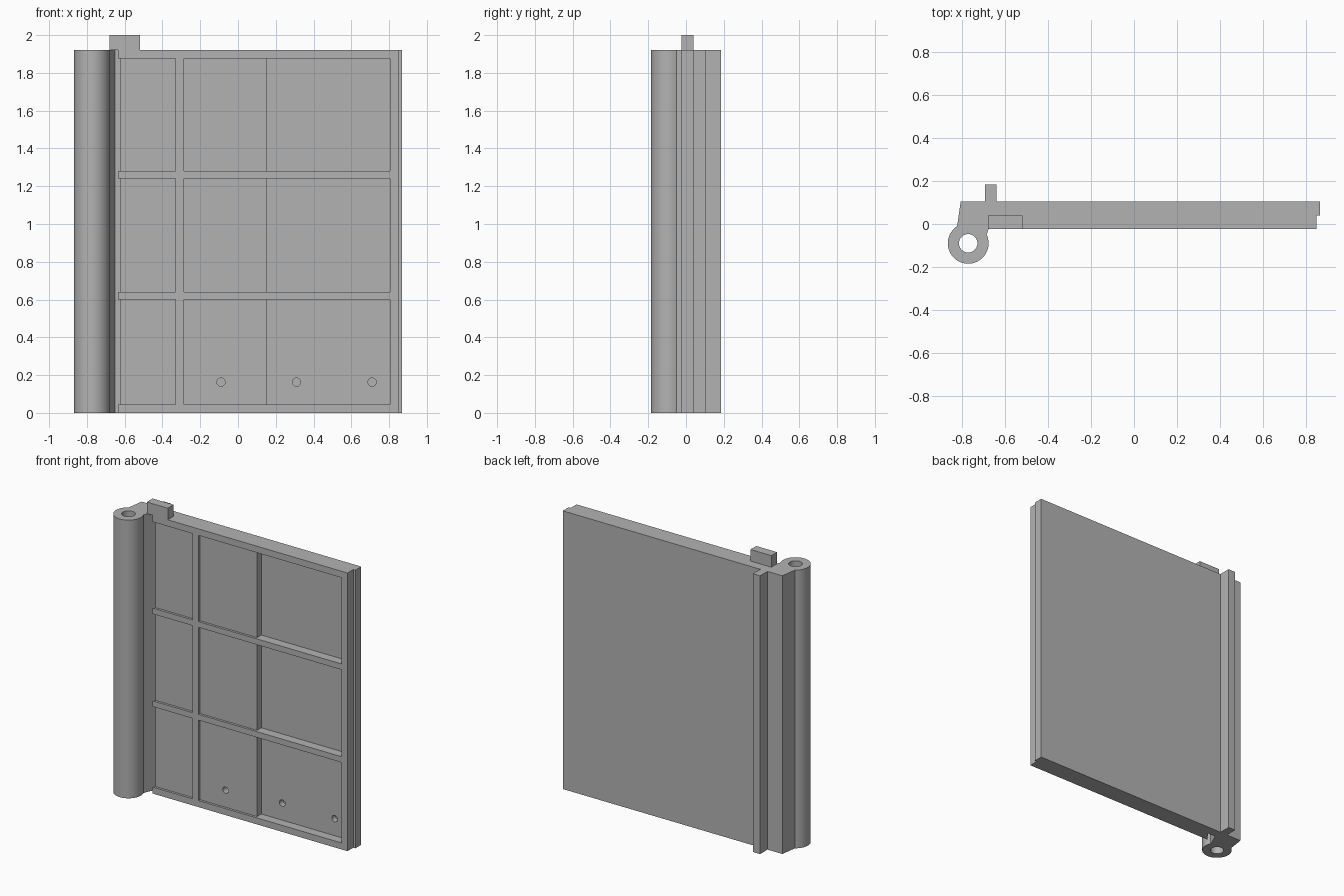
import bpy, bmesh, math
from mathutils import Matrix

if "Cube" in bpy.data.objects:
    bpy.data.objects.remove(bpy.data.objects["Cube"])

grey = bpy.data.materials.new("plain grey")
grey.use_nodes = True
colour = (0.45, 0.45, 0.45, 1)
grey.diffuse_color = colour
grey.node_tree.nodes["Principled BSDF"].inputs["Base Color"].default_value = colour


def prism(name, outline, z0, z1):
    """Extrude a plan outline from z0 up to z1."""
    bm = bmesh.new()
    face = bm.faces.new([bm.verts.new((x, y, z0)) for x, y in outline])
    top = bmesh.ops.extrude_face_region(bm, geom=[face])["geom"]
    verts = [v for v in top if isinstance(v, bmesh.types.BMVert)]
    bmesh.ops.translate(bm, verts=verts, vec=(0, 0, z1 - z0))
    bmesh.ops.recalc_face_normals(bm, faces=bm.faces)
    mesh = bpy.data.meshes.new(name)
    bm.to_mesh(mesh)
    bm.free()
    mesh.materials.append(grey)
    obj = bpy.data.objects.new(name, mesh)
    bpy.context.collection.objects.link(obj)
    return obj


def box(x0, x1, y0, y1):
    return [(x0, y0), (x1, y0), (x1, y1), (x0, y1)]


def arc(cx, cy, r, start, end, steps):
    angles = [math.radians(start + (end - start) * i / steps) for i in range(steps + 1)]
    return [(cx + r * math.cos(a), cy + r * math.sin(a)) for a in angles]


def cut(target, cutter):
    cutter.hide_render = True
    mod = target.modifiers.new("cut", "BOOLEAN")
    mod.operation = "DIFFERENCE"
    mod.solver = "EXACT"
    mod.object = cutter
    bpy.context.view_layer.objects.active = target
    bpy.ops.object.modifier_apply(modifier=mod.name)
    bpy.data.objects.remove(cutter)


HEIGHT, FRONT, BACK, STEP = 1.92, -0.023, 0.104, 0.04
SHALLOW = -0.007
PIN = (-0.773, -0.09)

# Door leaf: hinge barrel, dovetail groove, stepped free edge and back rib
outline = arc(*PIN, 0.095, 123, 385, 48)
outline += [(-0.68, -0.03), (-0.65, STEP), (-0.59, STEP), (-0.635, FRONT),
            (0.852, FRONT), (0.852, STEP), (0.868, STEP), (0.868, BACK),
            (-0.64, BACK), (-0.64, 0.185), (-0.695, 0.185), (-0.695, BACK),
            (-0.808, BACK)]
leaf = prism("door_leaf", outline, 0, HEIGHT)

# Hinge pin bore
cut(leaf, prism("bore_cutter", arc(*PIN, 0.043, 0, 350, 35), -0.1, HEIGHT + 0.1))

# Recessed panels, leaving the frame bars between them
narrow = box(-0.65, -0.33, -0.1, SHALLOW)
wide = [(-0.285, -0.1), (0.805, -0.1), (0.805, STEP),
        (0.15, STEP), (0.15, SHALLOW), (-0.285, SHALLOW)]
for z0, z1 in ((0.045, 0.6), (0.64, 1.24), (1.28, 1.875)):
    for shape in (narrow, wide):
        cut(leaf, prism("panel_cutter", shape, z0, z1))

# Blind holes along the bottom row
for x in (-0.09, 0.31, 0.71):
    drill = prism("drill_cutter", arc(0, 0, 0.022, 0, 345, 23), -0.08, 0.1)
    drill.data.transform(Matrix.Translation((x, 0, 0.163)) @ Matrix.Rotation(math.radians(90), 4, "X"))
    cut(leaf, drill)

# Locating tab on the top edge
tab = prism("top_tab", box(-0.68, -0.52, FRONT, STEP), HEIGHT, 2.0)

# Smooth the barrel while keeping the edges crisp
bpy.ops.object.select_all(action="DESELECT")
leaf.select_set(True)
bpy.context.view_layer.objects.active = leaf
bpy.ops.object.shade_smooth_by_angle(angle=math.radians(20))
